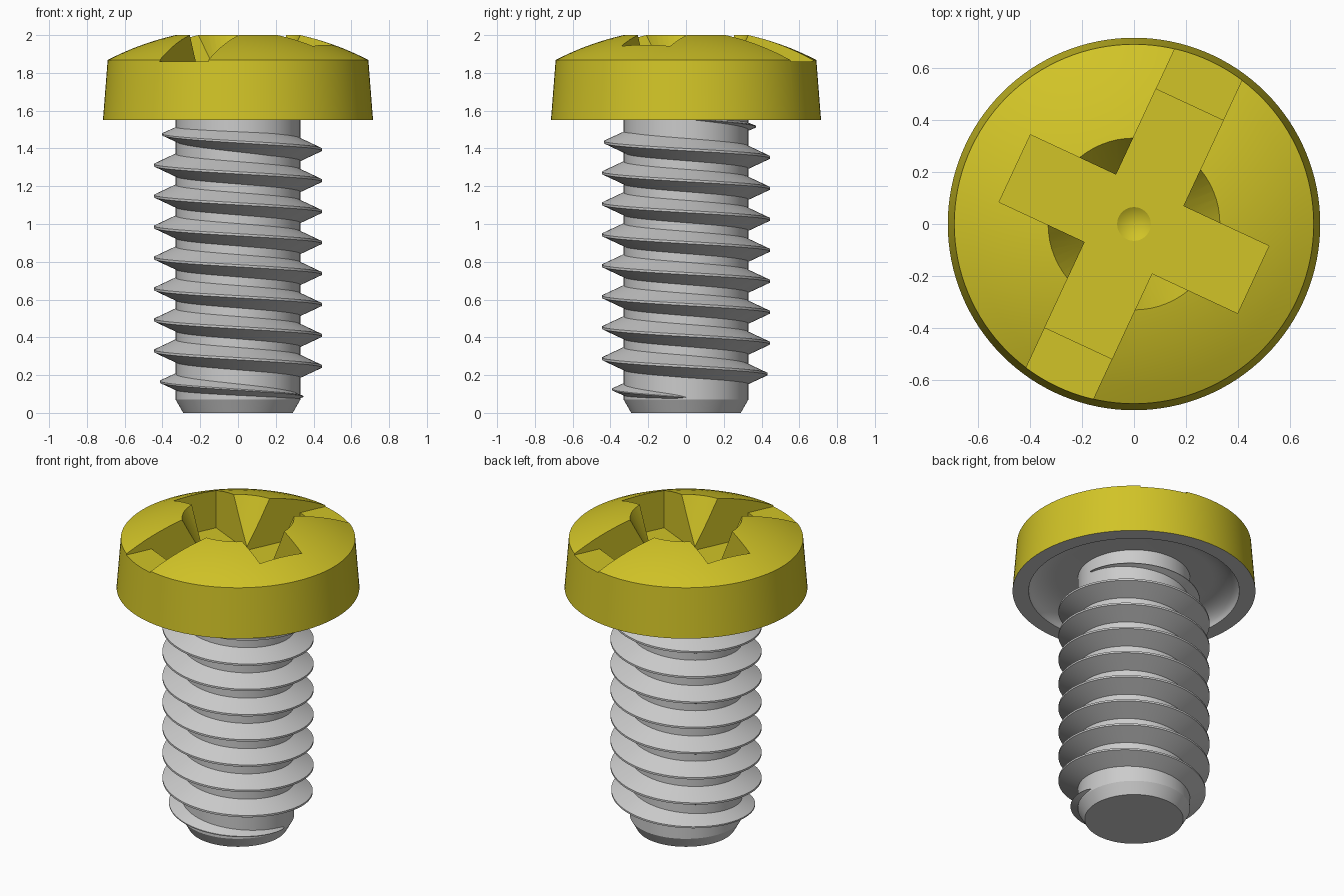
import bpy, bmesh, math
from mathutils import Matrix

if "Cube" in bpy.data.objects:
    bpy.data.objects.remove(bpy.data.objects["Cube"], do_unlink=True)


def material(name, rgb):
    m = bpy.data.materials.new(name)
    m.use_nodes = True
    m.diffuse_color = (*rgb, 1)
    m.node_tree.nodes["Principled BSDF"].inputs["Base Color"].default_value = (*rgb, 1)
    return m


yellow = material("yellow", (0.64, 0.55, 0.02))
grey = material("grey", (0.60, 0.60, 0.60))


def make_object(name, bm, *mats):
    bmesh.ops.recalc_face_normals(bm, faces=bm.faces)
    me = bpy.data.meshes.new(name)
    bm.to_mesh(me)
    bm.free()
    ob = bpy.data.objects.new(name, me)
    bpy.context.collection.objects.link(ob)
    for m in mats:
        me.materials.append(m)
    return ob


def lathe(name, profile, steps, *mats):
    """Revolve (radius, z) points around the z axis."""
    bm = bmesh.new()
    vs = [bm.verts.new((r, 0, z)) for r, z in profile]
    es = [bm.edges.new(p) for p in zip(vs, vs[1:])]
    bmesh.ops.spin(bm, geom=vs + es, cent=(0, 0, 0), axis=(0, 0, 1),
                   angle=math.tau, steps=steps)
    bmesh.ops.remove_doubles(bm, verts=bm.verts, dist=1e-5)
    return make_object(name, bm, *mats)


def prism(name, outline, z0, z1, turn, *mats):
    """Extrude an outline upward and turn it around z."""
    bm = bmesh.new()
    f = bm.faces.new([bm.verts.new((x, y, z0)) for x, y in outline])
    ext = bmesh.ops.extrude_face_region(bm, geom=[f])["geom"]
    bmesh.ops.translate(bm, vec=(0, 0, z1 - z0),
                        verts=[v for v in ext if isinstance(v, bmesh.types.BMVert)])
    bm.transform(Matrix.Rotation(turn, 4, "Z"))
    return make_object(name, bm, *mats)


def smooth(ob):
    bpy.ops.object.select_all(action="DESELECT")
    ob.select_set(True)
    bpy.context.view_layer.objects.active = ob
    bpy.ops.object.shade_smooth_by_angle(angle=math.radians(27))


def cut(ob, cutter):
    """Subtract the cutter, then delete it."""
    cutter.hide_render = True
    mod = ob.modifiers.new("cut", "BOOLEAN")
    mod.operation, mod.solver, mod.object = "DIFFERENCE", "EXACT", cutter
    bpy.ops.object.select_all(action="DESELECT")
    bpy.context.view_layer.objects.active = ob
    ob.select_set(True)
    bpy.ops.object.modifier_apply(modifier=mod.name)
    bpy.data.objects.remove(cutter, do_unlink=True)


# Head: domed top, tapered side, hollow underside
R, CZ, RIM = 1.5, 0.5368, 0.69
dome = [(RIM * i / 10, CZ + math.sqrt(R * R - (RIM * i / 10) ** 2)) for i in range(11)]
hollow = [(0.46 + 0.16 * math.cos(t), 1.55 + 0.09 * math.sin(t))
          for t in (math.pi / 2 * i / 8 for i in range(9))]
head = lathe("head", dome + [(0.715, 1.55)] + hollow + [(0, 1.64)], 128, yellow, grey)

# Drive recess: rim slot, cross, flared centre and pit
TURN = math.radians(-25)
W, L, FLOOR = 0.1425, 0.505, 1.70
w = W - 0.0004
cut(head, prism("slot_cutter", [(-w, -0.9), (w, -0.9), (w, 0.9), (-w, 0.9)],
                1.86, 2.2, TURN, yellow))
quarter = [(L, -W), (L, W), (W, W)]
cross = []
for k in range(4):
    c, s = round(math.cos(k * math.pi / 2)), round(math.sin(k * math.pi / 2))
    cross += [(c * x - s * y, s * x + c * y) for x, y in quarter]
cut(head, prism("cross_cutter", cross, FLOOR, 2.2, TURN, yellow))
cut(head, lathe("flare_cutter", [(0, 1.71), (0.195, 1.71), (0.423, 2.2), (0, 2.2)], 64, yellow))
cut(head, lathe("pit_cutter", [(0, 1.66), (0.081, 1.71), (0, 1.71)], 32, yellow))

# Underside faces are bare metal
for p in head.data.polygons:
    p.material_index = int(p.normal.z < -0.01 and p.center.z < 1.65)
smooth(head)

# Shank with chamfered tip
shank = lathe("shank", [(0, 0), (0.29, 0), (0.33, 0.07), (0.33, 1.645), (0, 1.645)], 96, grey)
smooth(shank)

# Helical thread, fading out at both ends
PITCH, TURNS, STEPS = 0.164, 9, 80
bm = bmesh.new()
rings = []
for i in range(TURNS * STEPS + 1):
    t = i / STEPS
    f = max(0.02, min(1, t ** 0.45, (TURNS - t) * 1.1 + 0.08))
    a = -t * math.tau
    z = 0.082 + PITCH * t
    crest, half = 0.33 + 0.115 * f, 0.063 * f
    section = [(0.322, -half), (crest, -0.006 * f), (crest, 0.006 * f), (0.322, half)]
    rings.append([bm.verts.new((r * math.cos(a), r * math.sin(a), z + dz)) for r, dz in section])
for a, b in zip(rings, rings[1:]):
    for j in range(4):
        k = (j + 1) % 4
        bm.faces.new((a[j], a[k], b[k], b[j]))
bm.faces.new(rings[0])
bm.faces.new(rings[-1])
thread = make_object("thread", bm, grey)
smooth(thread)
